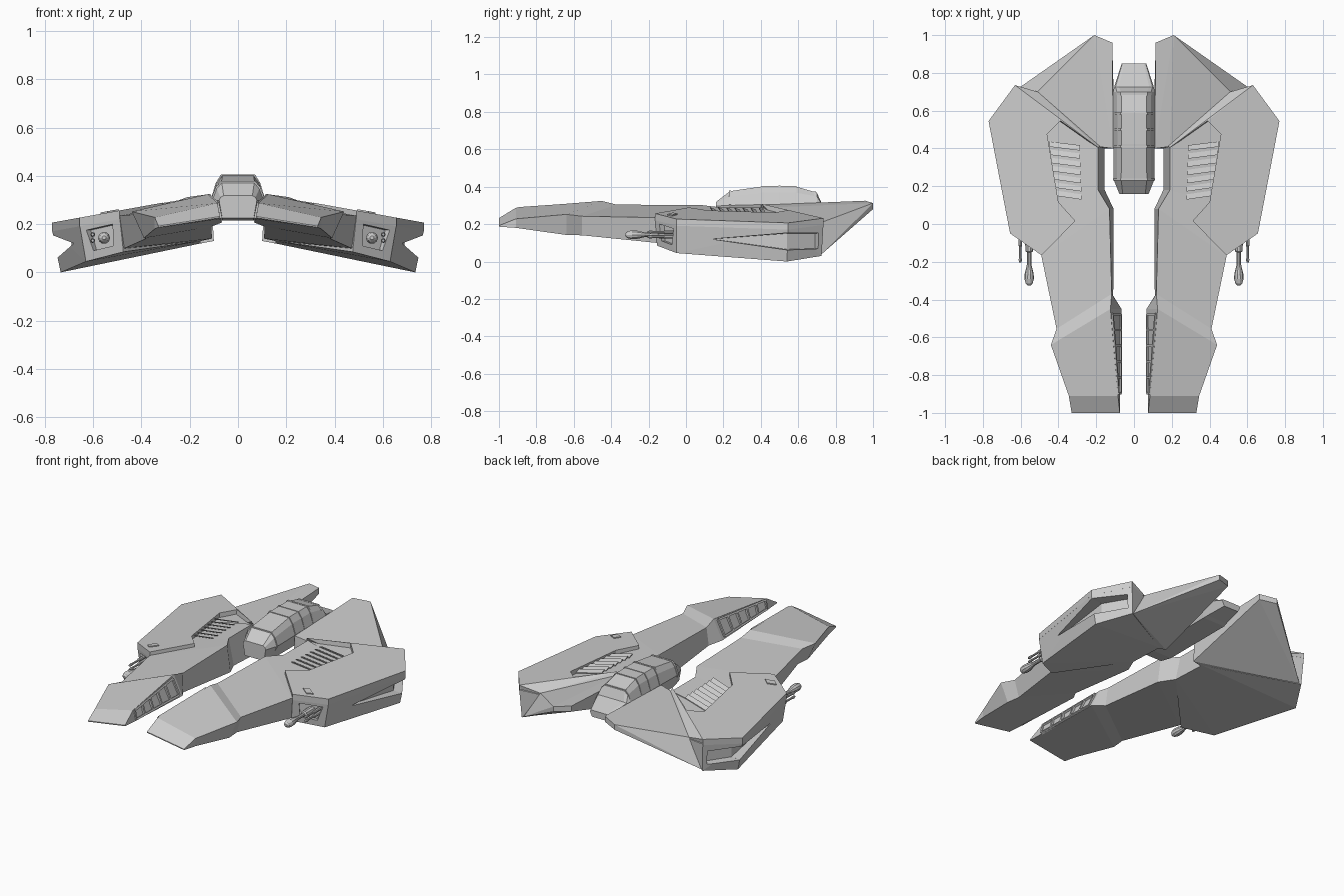
import bpy, bmesh, math
from mathutils import Vector


def finish(bm, name, mirror=True):
    bmesh.ops.recalc_face_normals(bm, faces=bm.faces)
    me = bpy.data.meshes.new(name)
    bm.to_mesh(me)
    bm.free()
    ob = bpy.data.objects.new(name, me)
    bpy.context.collection.objects.link(ob)
    if mirror:
        m = ob.modifiers.new("mirror", 'MIRROR')
        m.use_mirror_merge = False
    return ob


def hull(name, pts, mirror=True):
    bm = bmesh.new()
    vs = [bm.verts.new(p) for p in pts]
    r = bmesh.ops.convex_hull(bm, input=vs)
    junk = {g for g in r["geom_interior"] + r["geom_unused"] if isinstance(g, bmesh.types.BMVert)}
    bmesh.ops.delete(bm, geom=list(junk), context='VERTS')
    bmesh.ops.dissolve_limit(bm, angle_limit=0.02, verts=bm.verts, edges=bm.edges)
    return finish(bm, name, mirror)


def loft(name, rings, mirror=True):
    bm = bmesh.new()
    rs = [[bm.verts.new(p) for p in ring] for ring in rings]
    n = len(rs[0])
    for a, b in zip(rs, rs[1:]):
        for i in range(n):
            bm.faces.new((a[i], a[(i + 1) % n], b[(i + 1) % n], b[i]))
    bm.faces.new(rs[0])
    bm.faces.new(rs[-1][::-1])
    return finish(bm, name, mirror)


def slab(name, outline, zfun, up, down):
    return loft(name, [[(x, y, zfun(x, y) + d) for x, y in outline] for d in (up, -down)])


def lathe(name, x, z, profile, n=10):
    return loft(name, [[(x + r * math.cos(2 * math.pi * i / n), y, z + r * math.sin(2 * math.pi * i / n))
                        for i in range(n)] for y, r in profile])


def cut(target, cutter):
    cutter.modifiers.clear()
    cutter.hide_render = True
    cutter.hide_set(True)
    m = target.modifiers.new("cut", 'BOOLEAN')
    m.object = cutter
    m.solver = 'EXACT'
    target.modifiers.move(len(target.modifiers) - 1, 0)


def plate_z(x, y=0):
    return 0.345 - 0.18 * x


def deck_z(x, y=0):
    return 0.327 - 0.2 * x


# long forward prongs and inner deck: inner top, outer top, outer bottom, inner bottom
loft("prong", [
    [(.075, -1, .232), (.33, -1, .192), (.33, -1, .186), (.075, -1, .226)],
    [(.085, -.91, .287), (.345, -.91, .228), (.345, -.91, .18), (.073, -.91, .222)],
    [(.125, -.45, .324), (.44, -.64, .252), (.39, -.64, .142), (.066, -.45, .207)],
    [(.118, -.37, .304), (.41, -.555, .242), (.38, -.555, .14), (.11, -.38, .19)],
    [(.13, .08, .302), (.49, -.17, .235), (.47, -.16, .10), (.108, .08, .14)],
    [(.19, .18, .29), (.5, .1, .228), (.5, .1, .08), (.155, .18, .13)],
    [(.19, .41, .29), (.5, .41, .228), (.5, .41, .06), (.155, .41, .12)]])

# main wing body with outer side groove and gun recess
body = hull("wing_body", [
    (.63, .735, .202), (.77, .545, .172), (.656, -.05, .196), (.49, -.165, .226), (.31, .016, .26),
    (.51, .70, .19), (.19, .41, .285),
    (.735, .54, 0), (.62, .725, .03), (.63, -.05, .045), (.475, -.155, .085), (.155, .41, .12), (.155, .18, .13)])
g1 = [(.69, .54, .065), (.69, .54, .15), (.95, .54, .05), (.95, .54, .16)]
cut(body, hull("groove_cutter_side", [(.665, .14, .12), (.95, .14, .12)] + g1))
cut(body, hull("groove_cutter_rear", [(x, .539, z) for x, _, z in g1] +
               [(.60, .69, .07), (.60, .69, .15), (.85, .80, .06), (.85, .80, .16)]))
nrm = Vector((.57, -.82, 0)) * .035
face = [Vector((x, -.05 - (.656 - x) * .69, z)) for x, z in ((.63, .175), (.52, .20), (.525, .11), (.605, .09))]
cut(body, hull("gun_recess_cutter", [p + nrm * s for p in face for s in (-1, 1)]))

# raised top plate with sloped rear shoulder
slab("top_plate", [(.63, .735), (.77, .545), (.656, -.05), (.49, -.165), (.31, .016),
                   (.40, .116), (.46, .475), (.39, .547)], plate_z, 0, .036)
hull("rear_shoulder", [(.63, .735, plate_z(.63)), (.39, .547, plate_z(.39)), (.19, .405, .308),
                       (.51, .70, .20), (.18, .415, .285), (.62, .72, .16), (.39, .53, .18)])

# plate hatch
slab("plate_hatch", [(.525, -.045), (.57, -.075), (.54, -.10), (.495, -.07)], plate_z, .006, .01)

# rear fins with sloped undersides
hull("rear_fin", [(.11, .40, .302), (.115, .96, .325), (.21, 1, .312), (.51, .70, .20), (.19, .41, .287),
                  (.115, .96, .29), (.21, 1, .28), (.10, .40, .13), (.61, .72, .035), (.155, .40, .12)])
loft("fin_box", [[(x, y, .335 - .2 * x + d) for x, y in ((.22, .765), (.155, .70), (.175, .61), (.255, .66))]
                 for d in (-.06, -.018)])
loft("fin_box_lid", [[(x, y, .335 - .2 * x + d) for x, y in ((.217, .745), (.168, .698), (.182, .63), (.241, .668))]
                     for d in (-.03, -.012)])

# tilted cooling slats in the deck recess
for i in range(7):
    t = i / 6
    y, xo, xi = .415 - .26 * t, .448 - .035 * t, .287 - .01 * t
    loft("vent_slat", [[(x, y + dy + s, deck_z(x) + dz) for dy, dz in
                        ((.014, .002), (.014, .007), (-.014, .019), (-.014, .013))]
                       for x, s in ((xi, -.012), (xo, .008))])

# guns
lathe("main_gun", .555, .143, [(-.325, .008), (-.315, .018), (-.29, .025), (-.265, .024), (-.215, .012),
                               (-.15, .012), (-.145, .02), (-.06, .022)])
for z in (.132, .157):
    lathe("small_gun", .602, z, [(-.205, .006), (-.19, .009), (-.17, .006), (-.12, .006), (-.115, .01), (-.05, .01)], 8)


# inner prong frames: rails and ribs laid over the sloped inner wall
def wall(t, v):
    top = Vector((.125, -.45, .324)).lerp(Vector((.085, -.91, .287)), t)
    low = Vector((.066, -.45, .207)).lerp(Vector((.073, -.91, .222)), t)
    return low.lerp(top, v)


def strip(name, a, b, w=.006):
    p, q = wall(*a), wall(*b)
    side = (q - p).cross(Vector((-.9, 0, .44))).normalized() * w
    out = Vector((-.007, 0, .004))
    hull(name, [e + side * s + out * k for e in (p, q) for s in (-1, 1) for k in (-1, 1)])


for v in (.1, .9):
    strip("prong_rail", (.06, v), (.97, v))
for i in range(6):
    t = .06 + .182 * i
    strip("prong_rib", (t, .1), (t, .9))


# cockpit: octagonal sections along y
def section(y, tw, tz, mw, mz, bw, bz, g=0):
    half = [(tw * .85 + g, tz + g), (tw + .35 * (mw - tw) + g, tz - .35 * (tz - mz) + g * .6), (mw + g, mz), (bw, bz)]
    return [(x, y, z) for x, z in half] + [(-x, y, z) for x, z in half[::-1]]


loft("cockpit", [section(*s) for s in (
    (.16, .07, .318, .078, .297, .065, .225), (.235, .08, .376, .108, .30, .075, .215),
    (.42, .077, .403, .11, .305, .075, .215), (.58, .077, .403, .11, .307, .075, .215),
    (.70, .08, .368, .11, .31, .075, .215), (.725, .095, .312, .105, .30, .07, .22),
    (.85, .06, .275, .065, .265, .05, .235))], False)

# canopy frame hoops
for y, z in ((.235, .376), (.41, .402), (.50, .403), (.585, .402), (.69, .371)):
    loft("canopy_hoop", [section(y + d, .079, z, .109, .304, .07, .22, .003) for d in (-.006, .006)], False)
